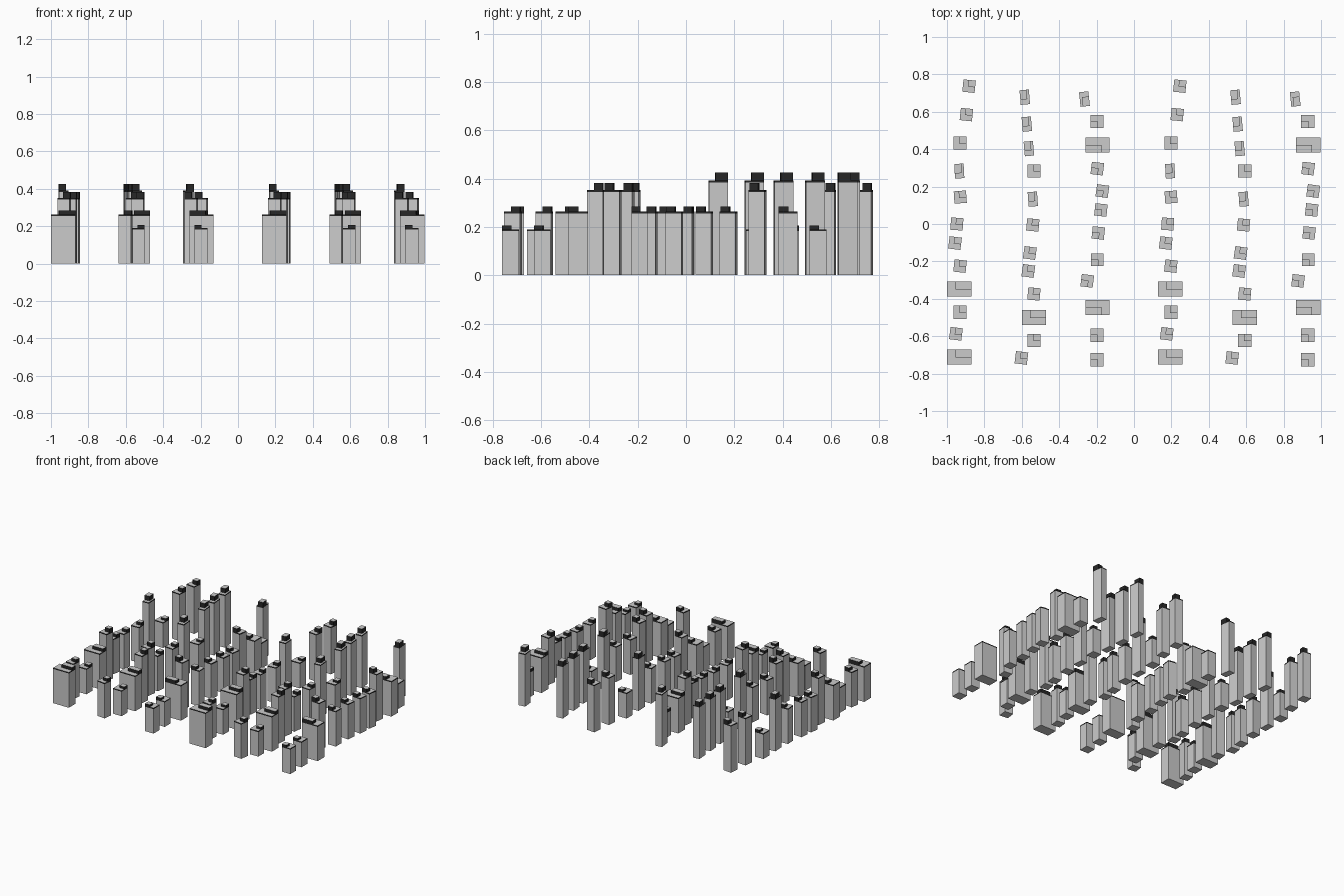
import bpy, math
from mathutils import Matrix, Vector

if "Cube" in bpy.data.objects:
    bpy.data.objects.remove(bpy.data.objects["Cube"])

# Building kinds: width, depth, wall height, roof box size (fraction), roof box side in x
KINDS = {
    "low":   (0.070, 0.070, 0.190, 0.55, 0.55, 1),
    "wide":  (0.130, 0.080, 0.263, 0.66, 0.52, 1),
    "mid":   (0.066, 0.066, 0.263, 0.60, 0.55, 1),
    "high":  (0.066, 0.066, 0.352, 0.60, 0.55, 1),
    "tower": (0.050, 0.078, 0.392, 0.75, 0.65, -1),
}

# Three street rows: (kind, x, y, turn in degrees)
ROW_A = [("high", -.882, .737, -6), ("high", -.896, .585, -6), ("low", -.930, .432, 0),
         ("tower", -.934, .283, 3), ("mid", -.929, .144, 4), ("mid", -.947, 0, -4),
         ("mid", -.957, -.102, -7), ("high", -.930, -.225, -6), ("wide", -.934, -.348, 0),
         ("low", -.930, -.472, 0), ("mid", -.952, -.587, -7), ("wide", -.934, -.711, 0)]
ROW_B = [("tower", -.584, .678, 5), ("tower", -.573, .534, 5), ("tower", -.562, .403, 5),
         ("low", -.535, .283, 0), ("tower", -.541, .133, 4), ("mid", -.541, -.005, -5),
         ("mid", -.557, -.155, -8), ("high", -.565, -.251, -8), ("high", -.535, -.374, -5),
         ("wide", -.535, -.500, 0), ("low", -.535, -.622, 0), ("mid", -.602, -.716, -7)]
ROW_C = [("tower", -.265, .668, 6), ("low", -.198, .547, 0), ("wide", -.195, .422, 0),
         ("high", -.196, .296, -7), ("mid", -.169, .176, -8), ("mid", -.177, .075, -6),
         ("mid", -.191, -.048, -6), ("mid", -.196, -.192, 0), ("high", -.250, -.304, -7),
         ("wide", -.195, -.446, 0), ("low", -.198, -.595, 0), ("low", -.198, -.726, 0)]

dark = bpy.data.materials.new("dark_trim")
dark.diffuse_color = (0.02, 0.02, 0.02, 1)
dark.use_nodes = True
dark.node_tree.nodes["Principled BSDF"].inputs["Base Color"].default_value = dark.diffuse_color
grey = bpy.data.materials.new("roof_grey")
grey.diffuse_color = (0.6, 0.6, 0.6, 1)
grey.use_nodes = True
grey.node_tree.nodes["Principled BSDF"].inputs["Base Color"].default_value = grey.diffuse_color


def box(name, lo, hi, xform, trim=False):
    """Box between two corners; trim gives dark sides under a grey top."""
    bpy.ops.mesh.primitive_cube_add(size=1)
    ob = bpy.context.object
    ob.name = name
    lo, hi = Vector(lo), Vector(hi)
    ob.data.transform(xform @ Matrix.Translation((lo + hi) / 2)
                      @ Matrix.Diagonal((hi - lo).to_4d()))
    if trim:
        ob.data.materials.append(grey)
        ob.data.materials.append(dark)
        for p in ob.data.polygons:
            p.material_index = int(abs(p.normal.z) < 0.5)


def building(kind, x, y, turn):
    w, d, h, fx, fy, side = KINDS[kind]
    m = Matrix.Translation((x, y, 0)) @ Matrix.Rotation(math.radians(turn), 4, "Z")
    w, d = w / 2, d / 2
    # walls and thin roof slab
    box(kind + "_walls", (-w, -d, 0), (w, d, h - 0.008), m)
    box(kind + "_roof_slab", (-w, -d, h - 0.008), (w, d, h), m, True)
    # rooftop box in one corner
    x0, x1 = (w - 2 * w * fx, w) if side > 0 else (-w, -w + 2 * w * fx)
    box(kind + "_roof_box", (x0, d - 2 * d * fy, h), (x1, d, h * 1.085), m, True)


# The three rows repeat once to the right; the third row faces the other way
for shift in (0, 1.127):
    for row, facing in ((ROW_A, 0), (ROW_B, 0), (ROW_C, 180)):
        for kind, x, y, turn in row:
            building(kind, x + shift, y, turn + facing)
